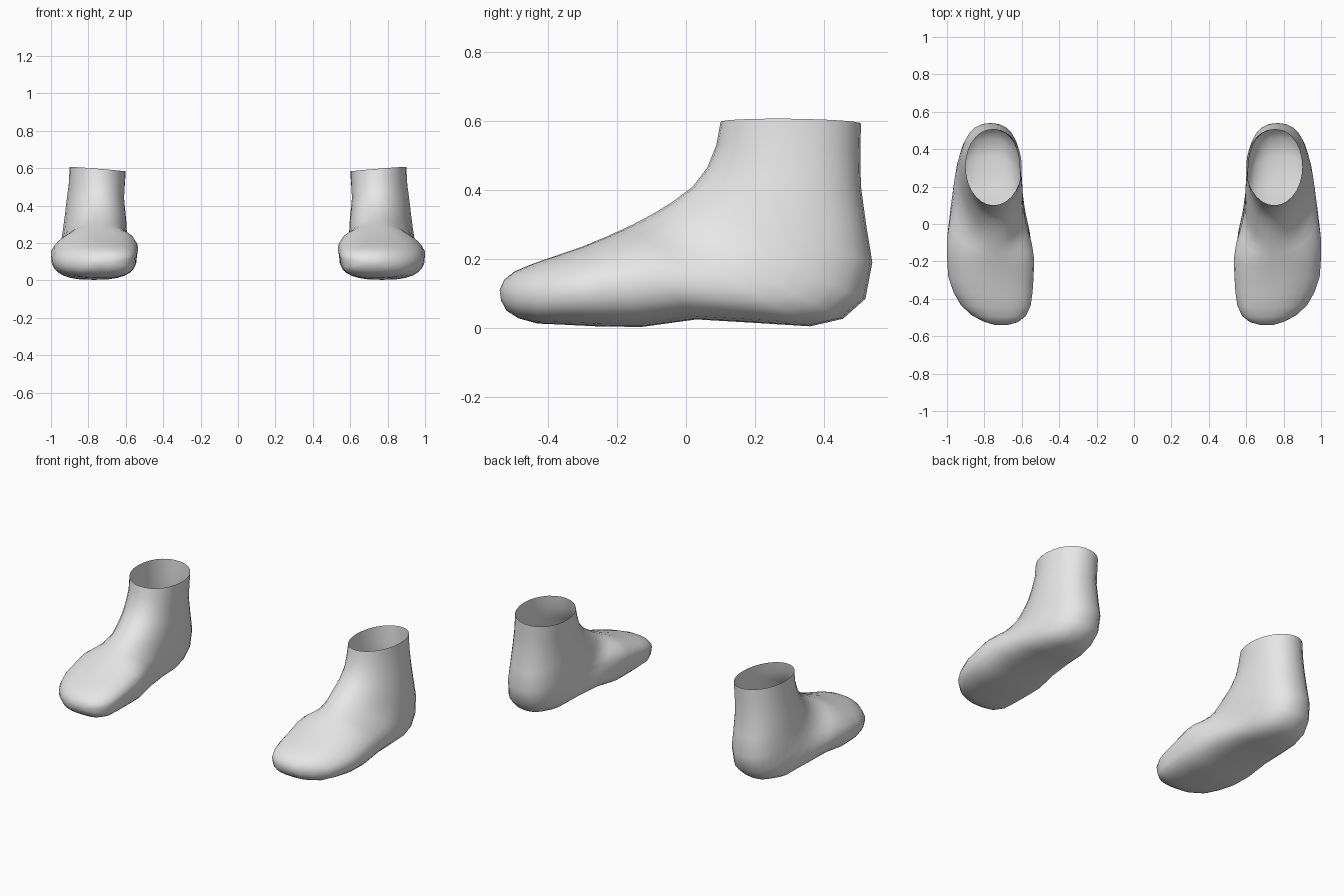
import bpy
import bmesh
import math
from mathutils import Vector

SEGMENTS = 28

# Side profile of the front: shin, instep, toe tip (y, z)
instep_line = [(.10, .597), (.088, .53), (.062, .465), (.02, .41), (-.04, .365),
               (-.08, .34), (-.11, .323), (-.135, .31), (-.16, .297), (-.19, .283),
               (-.23, .265), (-.30, .236), (-.37, .212), (-.44, .188),
               (-.495, .165), (-.527, .14), (-.54, .11)]

# Matching side profile of the back: calf, heel, sole, toe tip (y, z)
sole_line = [(.507, .592), (.505, .50), (.507, .41), (.522, .30), (.54, .19),
             (.52, .085), (.455, .027), (.36, .005), (.20, .015), (.03, .025),
             (-.13, .003), (-.26, .005), (-.36, .01), (-.43, .013),
             (-.485, .028), (-.52, .05), (-.536, .08)]

# Inner and outer side of each ring (x)
side_lines = [(.60, .90), (.605, .905), (.61, .915), (.605, .925), (.60, .935),
              (.60, .945), (.60, .96), (.595, .97), (.58, .985), (.553, 1),
              (.54, 1), (.543, .993), (.547, .965), (.556, .925),
              (.58, .865), (.62, .80), (.67, .75)]


def make_material(name, color):
    mat = bpy.data.materials.new(name)
    mat.use_nodes = True
    mat.diffuse_color = color
    mat.node_tree.nodes["Principled BSDF"].inputs["Base Color"].default_value = color
    return mat


def power(value, exponent):
    return math.copysign(abs(value) ** exponent, value)


def ring_points(index, side):
    """Rounded ring spanning the instep and sole lines."""
    front = Vector((0, *instep_line[index]))
    back = Vector((0, *sole_line[index]))
    inner, outer = side_lines[index]
    along = index / (len(instep_line) - 1)
    middle, half = (front + back) / 2, (front - back) / 2
    lean = .05 * math.sin(math.pi * along)      # instep ridge sits inward
    points = []
    for step in range(SEGMENTS):
        angle = math.tau * step / SEGMENTS
        c, s = math.cos(angle), math.sin(angle)
        squareness = 2 + .35 * along if c > 0 else 2.1 + .6 * min(1, 2 * along)
        u, v = power(c, 2 / squareness), power(s, 2 / squareness)
        point = middle + half * u
        point.x = (inner + outer) / 2 + v * (outer - inner) / 2 - lean * max(0, u)
        if index == 0:                          # opening slopes down inward
            point.z += (point.x - .75) * .08
        point.x *= side
        points.append(point)
    return points


def build_foot(name, side, mat):
    bm = bmesh.new()
    rings = [[bm.verts.new(p) for p in ring_points(i, side)]
             for i in range(len(instep_line))]
    for upper, lower in zip(rings, rings[1:]):
        for k in range(SEGMENTS):
            n = (k + 1) % SEGMENTS
            bm.faces.new((upper[k], upper[n], lower[n], lower[k]))
    # Toe tip closes the skin; the ankle stays open
    bm.faces.new(rings[-1])
    bmesh.ops.recalc_face_normals(bm, faces=bm.faces)
    # Make sure the toe faces forward, so the skin faces outward
    bm.faces.ensure_lookup_table()
    bm.normal_update()
    if bm.faces[-1].normal.y > 0:
        bmesh.ops.reverse_faces(bm, faces=bm.faces)
    for face in bm.faces:
        face.smooth = True
    mesh = bpy.data.meshes.new(name)
    bm.to_mesh(mesh)
    bm.free()
    mesh.materials.append(mat)
    foot = bpy.data.objects.new(name, mesh)
    bpy.context.collection.objects.link(foot)


default_cube = bpy.data.objects.get("Cube")
if default_cube:
    bpy.data.objects.remove(default_cube, do_unlink=True)

grey = make_material("plain grey", (.8, .8, .8, 1))
for name, side in (("left_foot", 1), ("right_foot", -1)):
    build_foot(name, side, grey)
